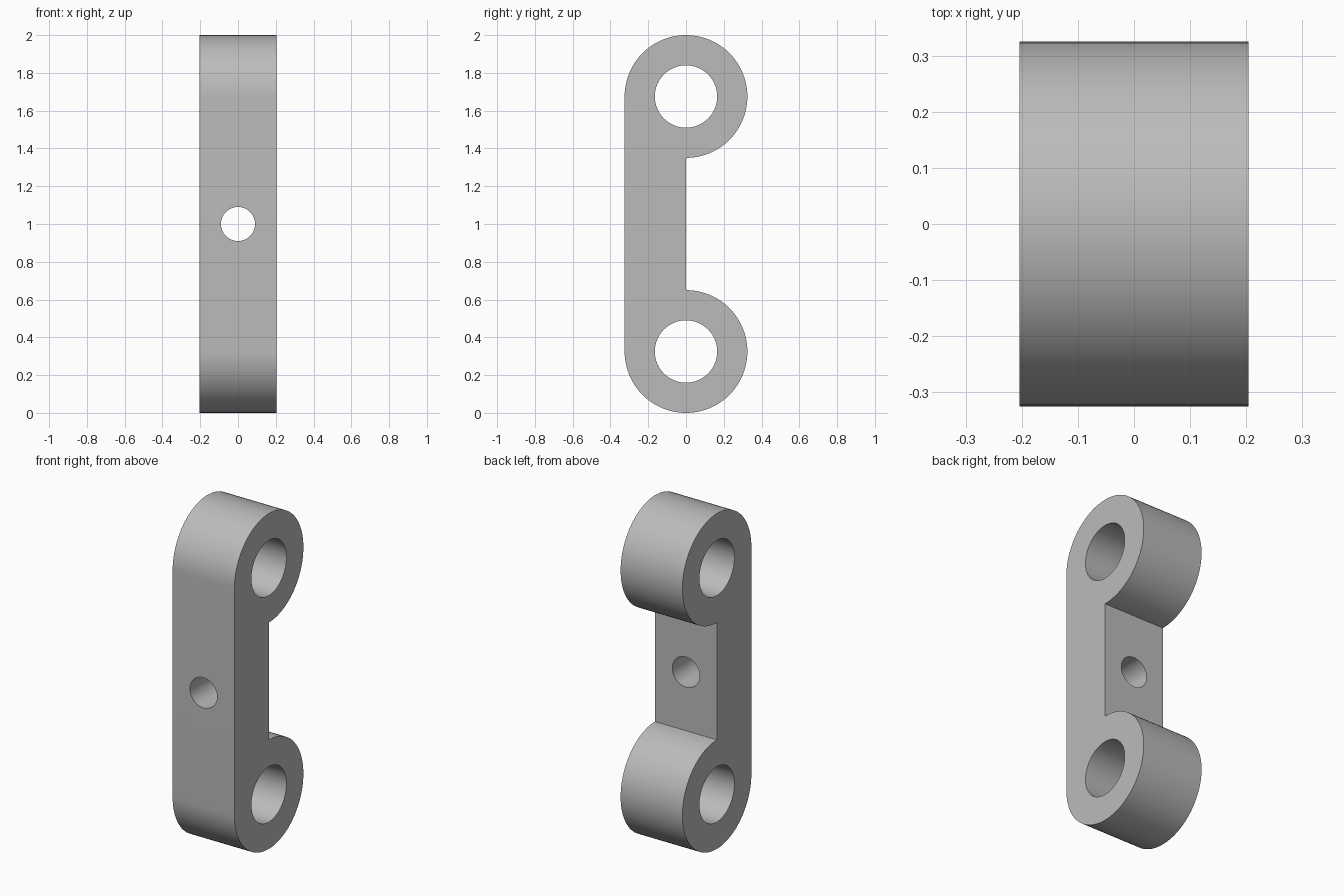
import bpy, bmesh
from math import sin, cos, pi, radians
from mathutils import Matrix

if "Cube" in bpy.data.objects:
    bpy.data.objects.remove(bpy.data.objects["Cube"], do_unlink=True)

R, BORE, PIN = 0.325, 0.165, 0.09   # lug, bore and cross hole radii
HALF_W = 0.204                      # half the width along x
LOW, HIGH = R, 2 - R                # heights of the lug centres

grey = bpy.data.materials.new("plain grey")
grey.use_nodes = True
colour = (0.5, 0.5, 0.5, 1)
grey.diffuse_color = colour
grey.node_tree.nodes["Principled BSDF"].inputs["Base Color"].default_value = colour


def arc(z, start, end, steps=72):
    """Points (y, z) on a lug's rim, angles in degrees from +y."""
    angles = [radians(start + (end - start) * i / steps) for i in range(steps + 1)]
    return [(R * cos(a), z + R * sin(a)) for a in angles]


def add_object(name, bm):
    bmesh.ops.recalc_face_normals(bm, faces=bm.faces)
    mesh = bpy.data.meshes.new(name)
    bm.to_mesh(mesh)
    bm.free()
    obj = bpy.data.objects.new(name, mesh)
    mesh.materials.append(grey)
    bpy.context.collection.objects.link(obj)
    return obj


def add_cutter(name, radius, z, axis):
    bm = bmesh.new()
    turn = Matrix.Rotation(pi / 2, 4, axis)
    bmesh.ops.create_cone(bm, cap_ends=True, segments=64, radius1=radius, radius2=radius,
                          depth=1.5, matrix=Matrix.Translation((0, 0, z)) @ turn)
    obj = add_object(name, bm)
    obj.hide_render = True
    return obj


# Link body: two round lugs joined by a half-depth bar
outline = arc(LOW, 90, -180) + arc(HIGH, 180, -90)
bm = bmesh.new()
face = bm.faces.new([bm.verts.new((-HALF_W, y, z)) for y, z in outline])
side = bmesh.ops.extrude_face_region(bm, geom=[face])["geom"]
bmesh.ops.translate(bm, vec=(2 * HALF_W, 0, 0),
                    verts=[v for v in side if isinstance(v, bmesh.types.BMVert)])
body = add_object("link_body", bm)

# Bores through the lugs and a cross hole through the bar
cutters = [add_cutter("lower_bore", BORE, LOW, 'Y'),
           add_cutter("upper_bore", BORE, HIGH, 'Y'),
           add_cutter("cross_hole", PIN, 1, 'X')]
bpy.ops.object.select_all(action='DESELECT')
bpy.context.view_layer.objects.active = body
body.select_set(True)
for cutter in cutters:
    mod = body.modifiers.new(cutter.name, 'BOOLEAN')
    mod.operation, mod.solver, mod.object = 'DIFFERENCE', 'EXACT', cutter
    bpy.ops.object.modifier_apply(modifier=mod.name)
    bpy.data.objects.remove(cutter, do_unlink=True)

bpy.ops.object.shade_smooth_by_angle(angle=radians(30))
